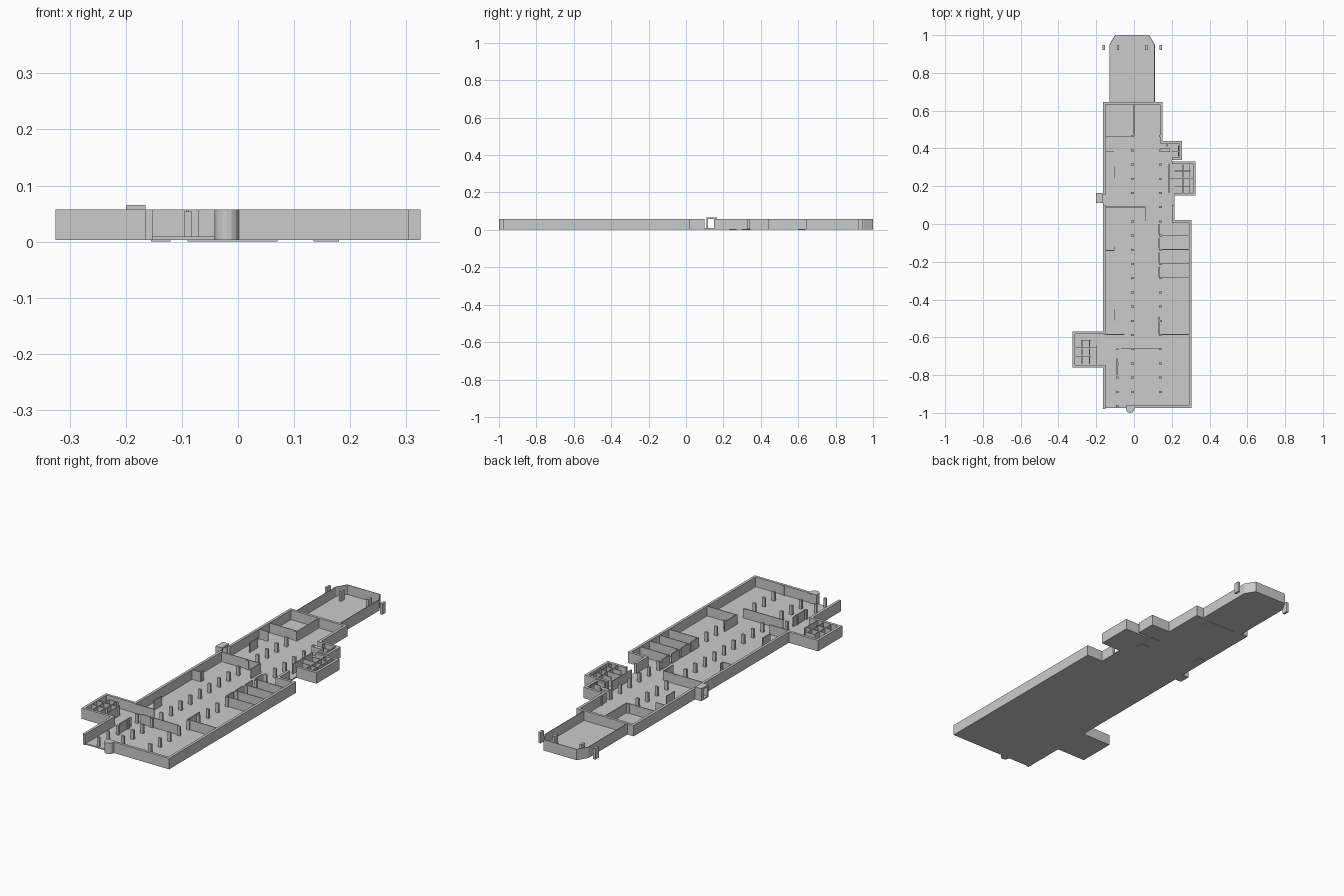
import bpy, bmesh, math

if "Cube" in bpy.data.objects:
    bpy.data.objects.remove(bpy.data.objects["Cube"])

FLOOR_LOW, FLOOR_TOP, WALL_TOP = 0.003, 0.009, 0.057


def make(name, build):
    bm = bmesh.new()
    build(bm)
    bmesh.ops.recalc_face_normals(bm, faces=bm.faces)
    me = bpy.data.meshes.new(name)
    bm.to_mesh(me)
    bm.free()
    ob = bpy.data.objects.new(name, me)
    bpy.context.collection.objects.link(ob)
    return ob


def prism(bm, pts, z0, z1):
    face = bm.faces.new([bm.verts.new((x, y, z0)) for x, y in pts])
    res = bmesh.ops.extrude_face_region(bm, geom=[face])
    top = [v for v in res["geom"] if isinstance(v, bmesh.types.BMVert)]
    bmesh.ops.translate(bm, verts=top, vec=(0, 0, z1 - z0))


def block(bm, x0, y0, x1, y1, z0=FLOOR_LOW, z1=WALL_TOP):
    prism(bm, [(x0, y0), (x1, y0), (x1, y1), (x0, y1)], z0, z1)


def blocks(name, items, z0=FLOOR_LOW, z1=WALL_TOP):
    def build(bm):
        for b in items:
            block(bm, *b, z0, z1)
    return make(name, build)


def wall_run(bm, pts, t, z0=FLOOR_LOW, z1=WALL_TOP):
    """Mitred wall along an open path, thickness t to the left of travel."""
    n = len(pts)
    dirs = []
    for a, b in zip(pts, pts[1:]):
        l = math.hypot(b[0] - a[0], b[1] - a[1])
        dirs.append(((b[0] - a[0]) / l, (b[1] - a[1]) / l))
    inner = []
    for i, (x, y) in enumerate(pts):
        d0, d1 = dirs[max(i - 1, 0)], dirs[min(i, n - 2)]
        nx, ny = -d0[1] - d1[1], d0[0] + d1[0]
        k = 2 * t / (nx * nx + ny * ny)
        inner.append((x + nx * k, y + ny * k))
    prism(bm, list(pts) + inner[::-1], z0, z1)


# Floor slabs
hall = [(-0.165, -0.975), (0.305, -0.975), (0.305, 0.02), (0.215, 0.02), (0.215, 0.15),
        (0.325, 0.15), (0.325, 0.33), (0.2, 0.33), (0.2, 0.34), (0.255, 0.34),
        (0.255, 0.44), (0.15, 0.44), (0.15, 0.645), (-0.165, 0.645), (-0.165, 0.165),
        (-0.2, 0.165), (-0.2, 0.11), (-0.165, 0.11), (-0.165, -0.57), (-0.325, -0.57),
        (-0.325, -0.76), (-0.165, -0.76)]
deck = [(0.11, 0.645), (0.11, 0.95), (0.08, 1.0), (-0.1, 1.0), (-0.13, 0.95), (-0.13, 0.645)]
make("hall_floor", lambda bm: prism(bm, hall, FLOOR_LOW, FLOOR_TOP))
make("end_deck_floor", lambda bm: prism(bm, deck, FLOOR_LOW, FLOOR_TOP))

# Outer walls, broken at the two side doors and the front opening
runs = [
    [(0.0, -0.975), (0.305, -0.975), (0.305, 0.02), (0.215, 0.02), (0.215, 0.1)],
    [(0.215, 0.15), (0.325, 0.15), (0.325, 0.33), (0.2, 0.33)],
    [(0.2, 0.34), (0.255, 0.34), (0.255, 0.44), (0.15, 0.44), (0.15, 0.645),
     (-0.165, 0.645), (-0.165, 0.155)],
    [(-0.165, 0.1), (-0.165, -0.57), (-0.325, -0.57), (-0.325, -0.76), (-0.165, -0.76),
     (-0.165, -0.98)],
]


def outer(bm):
    for r in runs:
        wall_run(bm, r, 0.013)


make("outer_walls", outer)
make("end_deck_walls", lambda bm: wall_run(bm, deck, 0.003))

# Side door portal with raised roof
blocks("portal_sides", [(-0.2, 0.11, -0.165, 0.117), (-0.2, 0.15, -0.165, 0.165)])
blocks("portal_roof", [(-0.2, 0.11, -0.165, 0.165)], WALL_TOP, 0.065)

# Rounded front pier
arc = [(-0.02 + 0.022 * math.cos(a), -0.978 + 0.022 * math.sin(a))
       for a in [math.pi + math.pi * i / 8 for i in range(9)]]
make("front_round_pier", lambda bm: prism(bm, arc + [(0.002, -0.962), (-0.042, -0.962)],
                                          FLOOR_LOW, WALL_TOP))

# Two long rows of columns plus a short third row
rows = [0.465 - 0.0752 * i for i in range(20)]
cols = [(x - 0.008, y - 0.005, x + 0.008, y + 0.005) for x in (-0.008, 0.141) for y in rows]
cols += [(-0.096, y - 0.005, -0.082, y + 0.005) for y in rows[15:]]
blocks("columns", cols, FLOOR_TOP, WALL_TOP - 0.003)

# Posts flanking the end deck
blocks("deck_posts", [(x - 0.006, 0.92, x + 0.006, 0.947) for x in (-0.16, -0.085, 0.065, 0.141)])

# Interior partitions
T = 0.004


def along_x(x0, x1, y):
    return (x0, y - T / 2, x1, y + T / 2)


def along_y(x, y0, y1):
    return (x - T / 2, y0, x + T / 2, y1)


blocks("cross_walls", [
    along_x(-0.155, 0.0, 0.465), along_x(-0.155, 0.06, 0.09),
    along_x(-0.155, -0.05, -0.585), along_x(-0.07, 0.135, -0.66),
    along_x(-0.155, -0.105, 0.385), along_x(-0.155, -0.105, -0.14),
    along_x(0.135, 0.295, -0.585)], FLOOR_TOP)
blocks("long_walls", [
    along_y(0.0, 0.465, 0.635), along_y(0.06, 0.015, 0.09), along_y(-0.105, 0.24, 0.305),
    along_y(-0.105, -0.14, -0.12), along_y(-0.105, -0.51, -0.45),
    along_y(-0.09, -0.8, -0.71), along_y(0.133, -0.585, -0.49)], FLOOR_TOP)
blocks("side_room_walls", [along_x(0.133, 0.295, y) for y in (-0.06, -0.135, -0.21, -0.285)]
       + [along_y(0.133, y, y + 0.055) for y in (-0.055, -0.13, -0.205, -0.28)], FLOOR_TOP)

# Small annex rooms: stair block and wash-room cubicles
blocks("stair_block", [(0.14, 0.38, 0.19, 0.4)], FLOOR_TOP, 0.05)
blocks("annex_entry_walls", [along_y(0.185, 0.163, 0.32), along_y(0.175, 0.41, 0.43),
                             along_x(0.2, 0.24, 0.385), along_y(0.235, 0.36, 0.415)], FLOOR_TOP)
blocks("right_cubicles", [along_x(0.19, 0.315, 0.24), along_x(0.215, 0.3, 0.2),
                          along_x(0.215, 0.3, 0.28)]
       + [along_y(x, y, y + 0.035) for x in (0.26, 0.295) for y in (0.165, 0.205, 0.245, 0.28)],
       FLOOR_TOP)
blocks("left_cubicles", [along_x(-0.312, -0.2, -0.655), along_x(-0.312, -0.225, -0.7),
                         along_x(-0.275, -0.225, -0.615), along_y(-0.2, -0.745, -0.64)]
       + [along_y(x, y, y + 0.035) for x in (-0.275, -0.235) for y in (-0.74, -0.695, -0.65)],
       FLOOR_TOP)

# Thin plates under the slab
blocks("under_plates", [(-0.09, 0.6, 0.07, 0.64), (0.135, 0.23, 0.18, 0.27),
                        (0.135, 0.3, 0.18, 0.345), (-0.155, 0.3, -0.12, 0.34)], 0.0, FLOOR_LOW)
